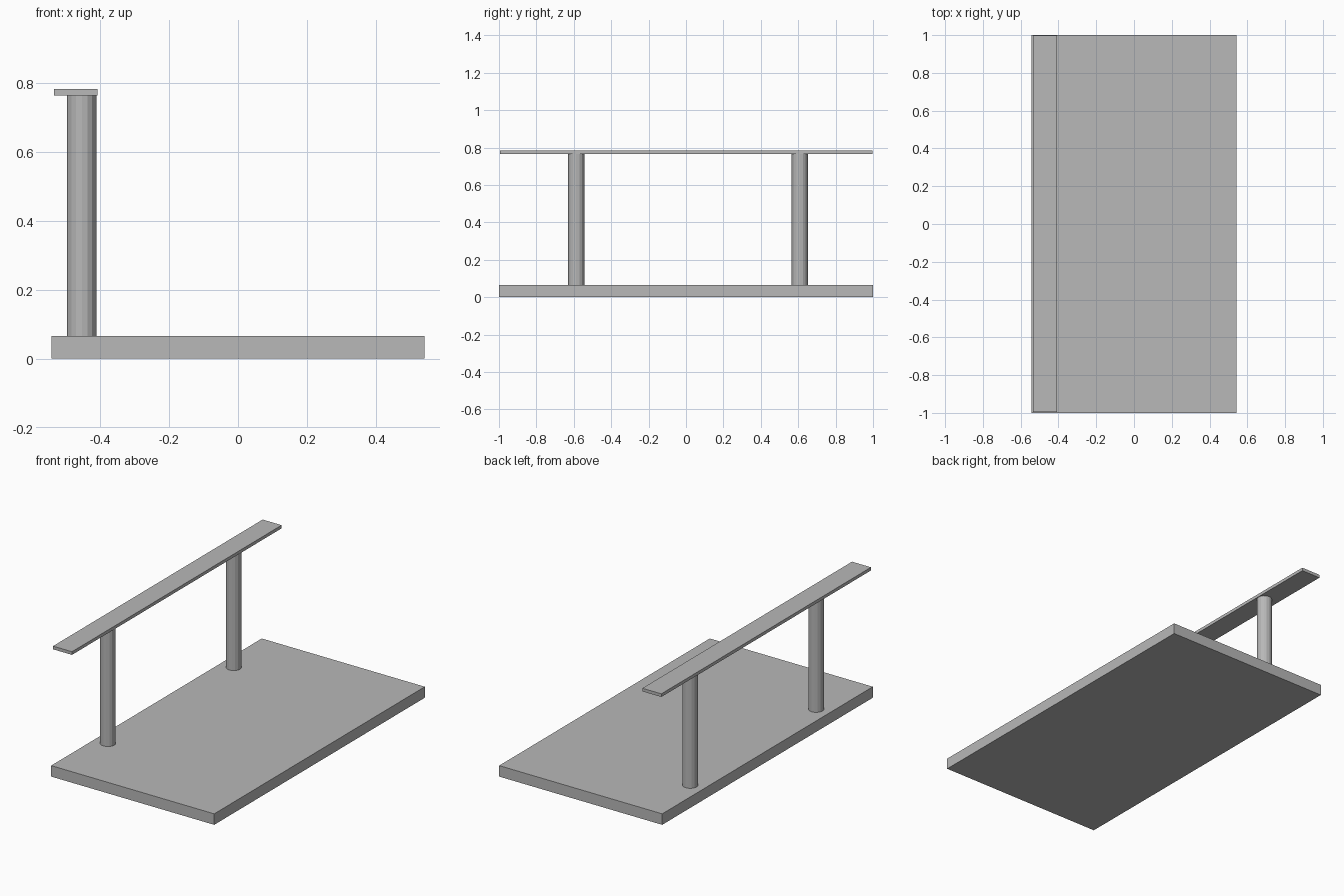
import bpy

if "Cube" in bpy.data.objects:
    bpy.data.objects.remove(bpy.data.objects["Cube"])

# Mid-dark grey shared by all parts
grey = bpy.data.materials.new("grey")
grey.diffuse_color = (0.48, 0.48, 0.48, 1)
grey.use_nodes = True
grey.node_tree.nodes["Principled BSDF"].inputs["Base Color"].default_value = grey.diffuse_color


def finish(name):
    ob = bpy.context.object
    ob.name = name
    ob.data.materials.append(grey)


def box(name, x0, x1, y0, y1, z0, z1):
    bpy.ops.mesh.primitive_cube_add(
        size=1, location=((x0 + x1) / 2, (y0 + y1) / 2, (z0 + z1) / 2))
    bpy.context.object.scale = (x1 - x0, y1 - y0, z1 - z0)
    bpy.ops.object.transform_apply(location=False, rotation=False, scale=True)
    finish(name)


BASE_TOP = 0.066
RAIL_BOTTOM = 0.765

# Base slab and thin top rail
box("base_slab", -0.542, 0.542, -1.0, 1.0, 0.0, BASE_TOP)
box("top_rail", -0.534, -0.408, -0.994, 0.997, RAIL_BOTTOM, 0.784)

# Two faceted round posts carrying the rail
for name, y in (("front_post", -0.587), ("back_post", 0.608)):
    bpy.ops.mesh.primitive_cylinder_add(
        vertices=16, radius=0.043, depth=RAIL_BOTTOM - BASE_TOP,
        location=(-0.454, y, (RAIL_BOTTOM + BASE_TOP) / 2))
    finish(name)
